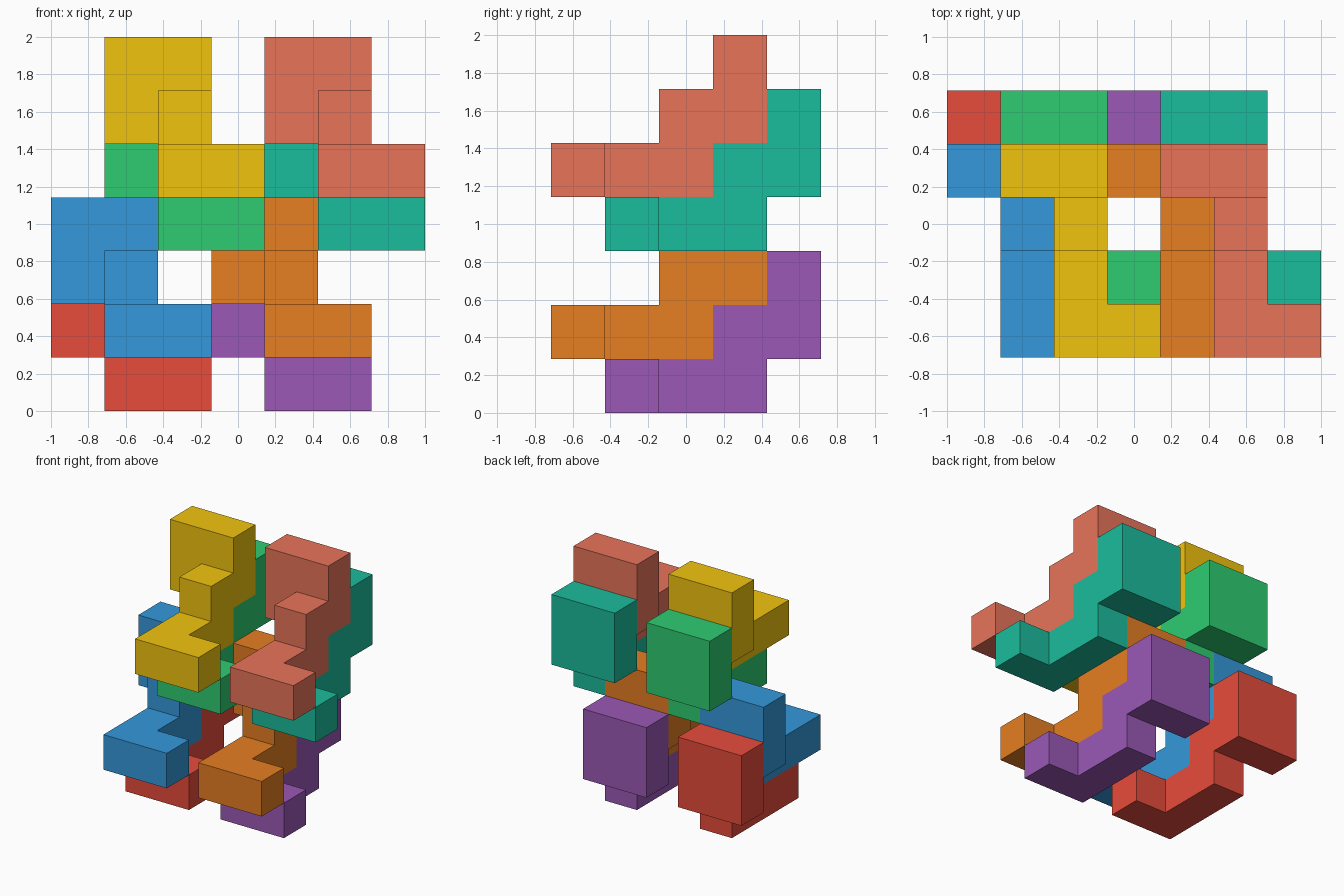
import bpy, bmesh
from mathutils import Vector

if "Cube" in bpy.data.objects:
    bpy.data.objects.remove(bpy.data.objects["Cube"])

U = 2 / 7  # cell size: the whole stack is 7 x 5 x 7 cells

# Cells of the single interlocking tile shape (x, y, z)
TILE = {
    (0, 0, 0), (1, 0, 0), (0, 1, 0), (0, 2, 0),    # foot with toe
    (0, 2, 1), (0, 3, 1), (-1, 3, 1),              # middle step
    (0, 3, 2), (-1, 3, 2),                         # upright back
}

# Name, cell offset, colour
PIECES = [
    ("lower_left_back_tile",   (1, 1, 0), "E74C3C"),
    ("lower_left_front_tile",  (1, 0, 1), "3498DB"),
    ("lower_right_back_tile",  (4, 1, 0), "9B59B6"),
    ("lower_right_front_tile", (4, 0, 1), "E67E22"),
    ("upper_left_back_tile",   (2, 1, 3), "2ECC71"),
    ("upper_left_front_tile",  (2, 0, 4), "F1C40F"),
    ("upper_right_back_tile",  (5, 1, 3), "1ABC9C"),
    ("upper_right_front_tile", (5, 0, 4), "E8745A"),
]


def linear(h):
    rgb = [int(h[i:i + 2], 16) / 255 for i in (0, 2, 4)]
    return [c / 12.92 if c < 0.04045 else ((c + 0.055) / 1.055) ** 2.4 for c in rgb]


def tile_mesh(name):
    """Outer skin of the cell set, with coplanar faces merged."""
    bm = bmesh.new()
    for cell in TILE:
        for axis in range(3):
            for side in (0, 1):
                near = list(cell)
                near[axis] += 1 if side else -1
                if tuple(near) in TILE:
                    continue
                b, c = (axis + 1) % 3, (axis + 2) % 3
                loop = [(0, 0), (1, 0), (1, 1), (0, 1)]
                verts = []
                for p, q in (loop if side else loop[::-1]):
                    co = Vector(cell)
                    co[axis] += side
                    co[b] += p
                    co[c] += q
                    verts.append(bm.verts.new(co * U))
                bm.faces.new(verts)
    bmesh.ops.remove_doubles(bm, verts=bm.verts[:], dist=1e-4)
    bmesh.ops.dissolve_limit(bm, angle_limit=0.01, verts=bm.verts[:], edges=bm.edges[:])
    me = bpy.data.meshes.new(name)
    bm.to_mesh(me)
    bm.free()
    return me


# Place the eight tiles
for name, (x, y, z), colour in PIECES:
    me = tile_mesh(name)
    mat = bpy.data.materials.new(name + "_colour")
    mat.diffuse_color = (*linear(colour), 1)
    mat.use_nodes = True
    mat.node_tree.nodes["Principled BSDF"].inputs["Base Color"].default_value = mat.diffuse_color
    me.materials.append(mat)
    ob = bpy.data.objects.new(name, me)
    ob.location = ((x - 3.5) * U, (y - 2.5) * U, z * U)
    bpy.context.collection.objects.link(ob)
